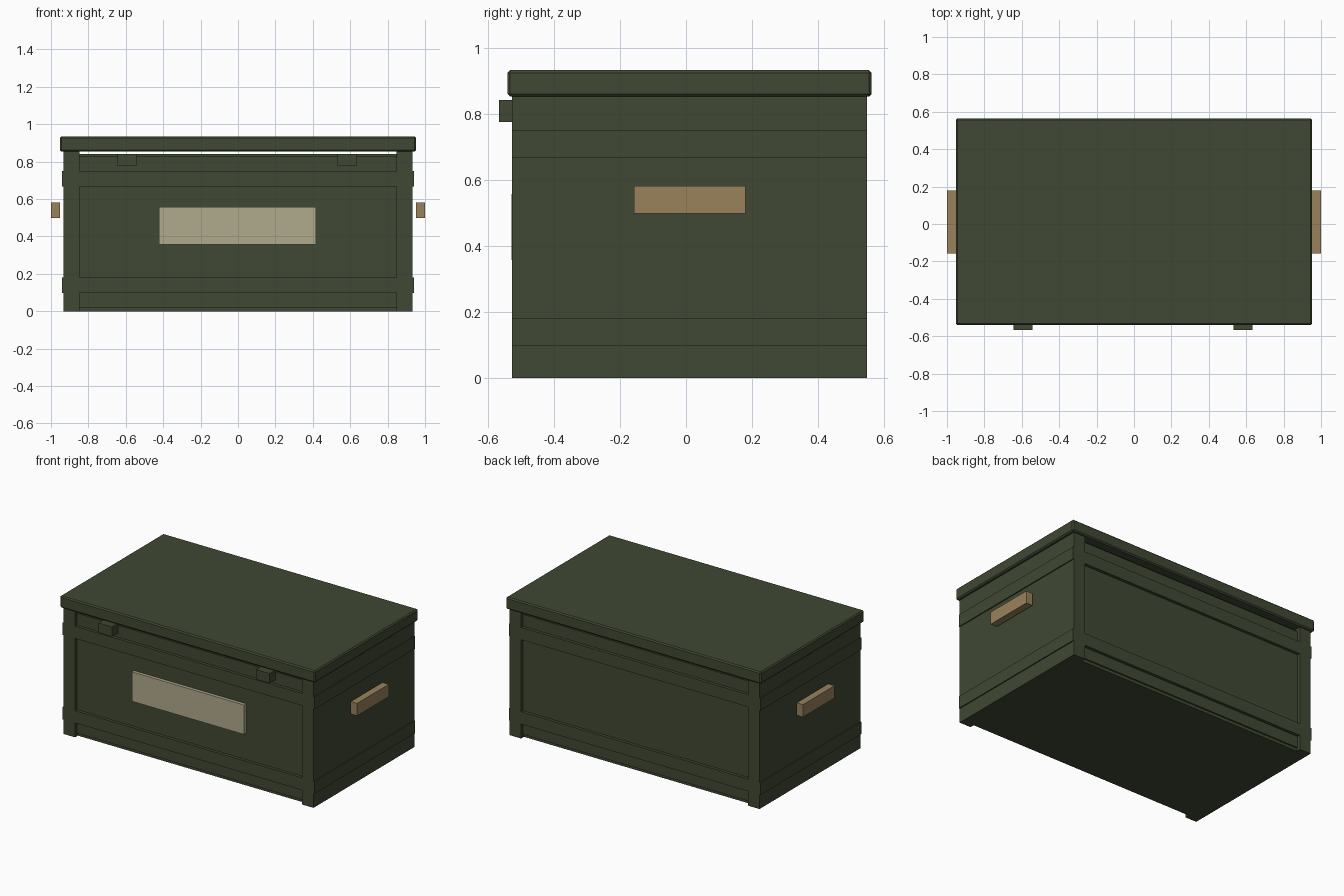
import bpy

old = bpy.data.objects.get("Cube")
if old:
    bpy.data.objects.remove(old, do_unlink=True)


def material(name, rgb):
    m = bpy.data.materials.new(name)
    m.use_nodes = True
    colour = (*rgb, 1)
    m.diffuse_color = colour
    m.node_tree.nodes["Principled BSDF"].inputs["Base Color"].default_value = colour
    return m


GREEN = material("olive_green", (0.051, 0.065, 0.033))
CREAM = material("cream_label", (0.434, 0.402, 0.262))
TAN = material("tan_wood", (0.314, 0.223, 0.107))


def box(name, x, y, z, mat, bevel=0):
    """Box spanning the given (low, high) range on each axis."""
    spans = (x, y, z)
    bpy.ops.mesh.primitive_cube_add(size=1, location=[(a + b) / 2 for a, b in spans])
    ob = bpy.context.object
    ob.name = name
    ob.scale = [b - a for a, b in spans]
    bpy.ops.object.transform_apply(location=False, rotation=False, scale=True)
    ob.data.materials.append(mat)
    if bevel:
        mod = ob.modifiers.new("edge_chamfer", "BEVEL")
        mod.width = bevel
        mod.segments = 1
    return ob


FRONT, BACK = -0.527, 0.548
INNER = 0.848      # inside face of the end boards
END = 0.933        # outside face of the end boards
RECESS = 0.02      # depth of the panels behind the frame

# Body: core, recessed panels and floor
box("body_core", (-INNER, INNER), (FRONT + 0.03, BACK - 0.03), (0.01, 0.84), GREEN)
box("floor_board", (-INNER, INNER), (FRONT + 0.03, BACK - 0.03), (0, 0.01), GREEN)
box("front_panel", (-INNER, INNER), (FRONT + RECESS, FRONT + 0.04), (0.02, 0.83), GREEN)
box("back_panel", (-INNER, INNER), (BACK - 0.04, BACK - RECESS), (0.02, 0.83), GREEN)

# Bands wrapping the body, standing slightly proud of the ends
for name, low in (("lower_band", 0.097), ("upper_band", 0.667)):
    box(name, (-0.94, 0.94), (FRONT, BACK), (low, low + 0.083), GREEN)

# End boards and carrying handles
for side, s in (("left", 1), ("right", -1)):
    box(side + "_end_board", sorted((s * INNER, s * END)), (FRONT, BACK), (0, 0.853), GREEN)
    box(side + "_handle", sorted((s * 0.952, s * 1.0)), (-0.157, 0.18), (0.498, 0.582), TAN)

# Lid with chamfered edges
box("lid", (-0.953, 0.953), (-0.541, 0.563), (0.853, 0.933), GREEN, bevel=0.008)

# Latches and label on the front
for side, x in (("left", 0.583), ("right", -0.594)):
    box(side + "_latch", (x - 0.051, x + 0.051), (-0.567, FRONT + RECESS), (0.776, 0.842), GREEN)
box("label_plate", (-0.423, 0.417), (FRONT - 0.002, FRONT + RECESS), (0.358, 0.557), CREAM)
